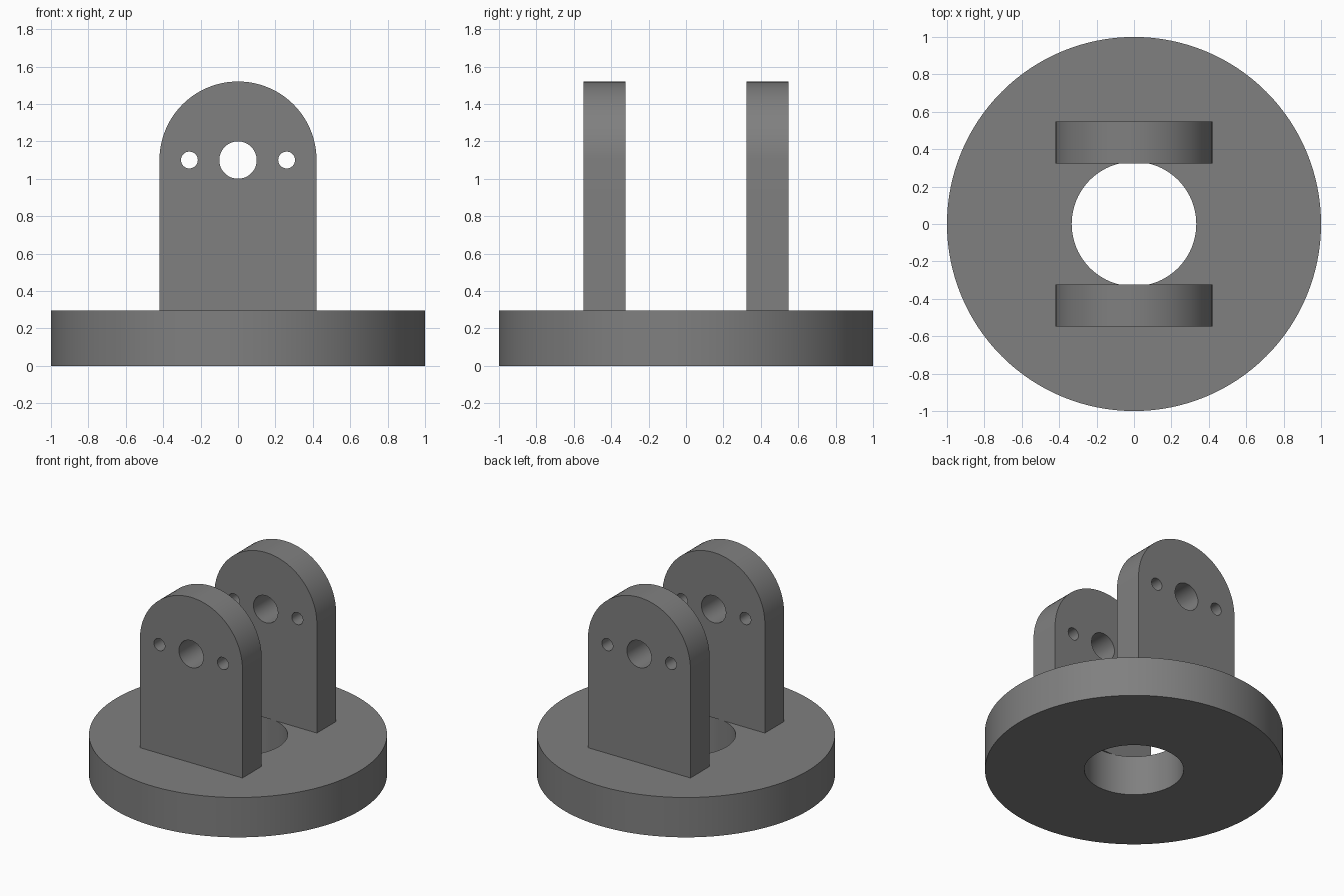
import bpy
import bmesh
from math import pi, cos, sin, radians
from mathutils import Matrix, Vector

cube = bpy.data.objects.get("Cube")
if cube:
    bpy.data.objects.remove(cube, do_unlink=True)

# Single grey finish
GREY = (0.215, 0.215, 0.215, 1.0)
grey = bpy.data.materials.new("plain_grey")
grey.use_nodes = True
grey.diffuse_color = GREY
grey.node_tree.nodes["Principled BSDF"].inputs["Base Color"].default_value = GREY


def circle(cx, cy, radius, count):
    return [(cx + radius * cos(2 * pi * i / count), cy + radius * sin(2 * pi * i / count))
            for i in range(count)]


def extruded_plate(name, loops, depth, matrix):
    """Fill an outline with holes, thicken it along its local z, then place it."""
    bm = bmesh.new()
    for loop in loops:
        verts = [bm.verts.new((x, y, 0)) for x, y in loop]
        for a, b in zip(verts, verts[1:] + verts[:1]):
            bm.edges.new((a, b))
    bmesh.ops.triangle_fill(bm, edges=bm.edges[:], use_beauty=True, normal=(0, 0, 1))
    result = bmesh.ops.extrude_face_region(bm, geom=bm.faces[:], use_keep_orig=True)
    moved = [g for g in result["geom"] if isinstance(g, bmesh.types.BMVert)]
    bmesh.ops.translate(bm, verts=moved, vec=Vector((0, 0, depth)))
    bmesh.ops.transform(bm, verts=bm.verts[:], matrix=matrix)
    bmesh.ops.recalc_face_normals(bm, faces=bm.faces[:])
    mesh = bpy.data.meshes.new(name)
    bm.to_mesh(mesh)
    bm.free()
    mesh.materials.append(grey)
    obj = bpy.data.objects.new(name, mesh)
    bpy.context.collection.objects.link(obj)
    bpy.ops.object.select_all(action="DESELECT")
    obj.select_set(True)
    bpy.context.view_layer.objects.active = obj
    bpy.ops.object.shade_smooth_by_angle(angle=radians(30))
    return obj


# Round base with a central bore
BASE_HEIGHT = 0.295
extruded_plate("round_base", [circle(0, 0, 1, 128), circle(0, 0, 0.333, 96)],
               BASE_HEIGHT, Matrix.Identity(4))

# Upright lug outline: straight sides and a rounded top around the pin hole
HALF_WIDTH, PIN_Z = 0.42, 1.10
ARC_STEPS = 48
outline = [(-HALF_WIDTH, BASE_HEIGHT), (HALF_WIDTH, BASE_HEIGHT)]
outline += [(HALF_WIDTH * cos(pi * i / ARC_STEPS), PIN_Z + HALF_WIDTH * sin(pi * i / ARC_STEPS))
            for i in range(ARC_STEPS + 1)]
holes = [circle(0, PIN_Z, 0.10, 48)]
holes += [circle(side * 0.26, PIN_Z, 0.045, 32) for side in (-1, 1)]

# Two matching lugs, front and back
INNER_Y, OUTER_Y = 0.323, 0.548
for name, start_y in (("front_lug", -INNER_Y), ("back_lug", OUTER_Y)):
    place = Matrix.Translation((0, start_y, 0)) @ Matrix.Rotation(pi / 2, 4, "X")
    extruded_plate(name, [outline] + holes, OUTER_Y - INNER_Y, place)
